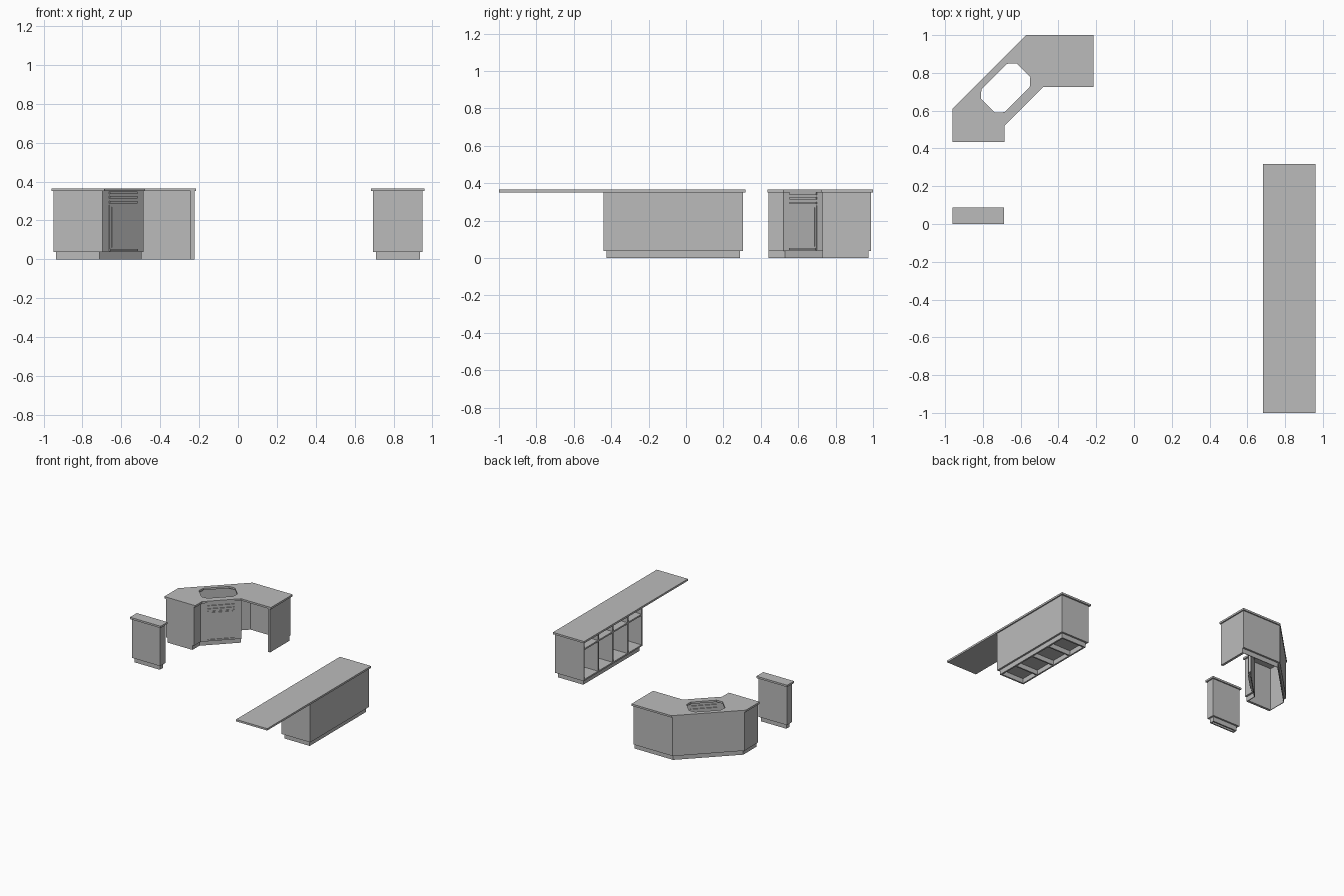
import bpy, bmesh, math
from mathutils import Vector, Matrix

cube = bpy.data.objects.get("Cube")
if cube:
    bpy.data.objects.remove(cube, do_unlink=True)

grey = bpy.data.materials.new("plain_grey")
grey.use_nodes = True
grey.diffuse_color = (0.5, 0.5, 0.5, 1)
grey.node_tree.nodes["Principled BSDF"].inputs["Base Color"].default_value = (0.5, 0.5, 0.5, 1)

TOP, UNDER, KICK = 0.365, 0.35, 0.038


def finish(name, bm):
    bmesh.ops.recalc_face_normals(bm, faces=bm.faces[:])
    mesh = bpy.data.meshes.new(name)
    bm.to_mesh(mesh)
    bm.free()
    mesh.materials.append(grey)
    obj = bpy.data.objects.new(name, mesh)
    bpy.context.collection.objects.link(obj)
    return obj


def box(name, x0, x1, y0, y1, z0, z1, matrix=Matrix()):
    bm = bmesh.new()
    bmesh.ops.create_cube(bm, size=1)
    for v in bm.verts:
        v.co = matrix @ Vector((x0 + (v.co.x + 0.5) * (x1 - x0),
                                y0 + (v.co.y + 0.5) * (y1 - y0),
                                z0 + (v.co.z + 0.5) * (z1 - z0)))
    return finish(name, bm)


def slab(name, loops, z0, z1):
    """Flat board from an outline and optional holes."""
    bm = bmesh.new()
    edges = []
    for loop in loops:
        vs = [bm.verts.new((x, y, z0)) for x, y in loop]
        edges += [bm.edges.new((a, b)) for a, b in zip(vs, vs[1:] + vs[:1])]
    bmesh.ops.triangle_fill(bm, edges=edges, use_beauty=True)
    ext = bmesh.ops.extrude_face_region(bm, geom=bm.faces[:])
    moved = [g for g in ext["geom"] if isinstance(g, bmesh.types.BMVert)]
    bmesh.ops.translate(bm, verts=moved, vec=(0, 0, z1 - z0))
    return finish(name, bm)


def offset(path, dist, closed):
    """Move each edge of a clockwise path inward by its own distance."""
    pts = [Vector(p) for p in path]
    n = len(pts)
    count = n if closed else n - 1
    dirs = [(pts[(i + 1) % n] - pts[i]).normalized() for i in range(count)]
    norms = [Vector((d.y, -d.x)) for d in dirs]
    out = []
    for i, p in enumerate(pts):
        if not closed and i in (0, n - 1):
            e = 0 if i == 0 else count - 1
            out.append(p + norms[e] * dist[e])
            continue
        a, b = i - 1, i
        # meeting point of the two shifted edges
        s = (dist[b] - dist[a] * norms[a].dot(norms[b])) / dirs[a].dot(norms[b])
        out.append(p + norms[a] * dist[a] + dirs[a] * s)
    return out


def wall(name, path, outer, inner, z0, z1, closed=False):
    """Upright wall following a path, between two inward offsets."""
    count = len(path) if closed else len(path) - 1
    spread = lambda d: d if isinstance(d, list) else [d] * count
    a = offset(path, spread(outer), closed)
    b = offset(path, spread(inner), closed)
    bm = bmesh.new()
    rows = [[bm.verts.new((p.x, p.y, z)) for p in pts]
            for pts, z in ((a, z0), (a, z1), (b, z1), (b, z0))]
    n = len(path)
    for i in range(count):
        j = (i + 1) % n
        for k in range(4):
            r, s = rows[k], rows[(k + 1) % 4]
            bm.faces.new((r[i], r[j], s[j], s[i]))
    if not closed:
        for i in (0, n - 1):
            bm.faces.new([r[i] for r in rows])
    return finish(name, bm)


def rect(x0, x1, y0, y1):
    return [(x0, y0), (x0, y1), (x1, y1), (x1, y0)]


# Long island counter: overhanging top, open shelves on the inner side
ix0, ix1, iy0, iy1 = 0.695, 0.95, -0.44, 0.305
box("island_top", 0.683, 0.96, -1.0, 0.318, UNDER, TOP)
wall("island_shell", [(ix0, iy1), (ix1, iy1), (ix1, iy0), (ix0, iy0)], 0, 0.012, KICK, UNDER)
box("island_floor", ix0, ix1 - 0.012, iy0 + 0.012, iy1 - 0.012, KICK, KICK + 0.012)
box("island_upper_shelf", ix0, ix1 - 0.012, iy0 + 0.012, iy1 - 0.012, 0.285, 0.297)
wall("island_plinth", rect(ix0, ix1, iy0, iy1), 0.015, 0.028, 0, KICK, True)
for i in range(1, 4):
    y = iy0 + (iy1 - iy0) * i / 4
    box(f"island_divider_{i}", ix0, ix1 - 0.012, y - 0.006, y + 0.006, KICK, UNDER)
    box(f"island_plinth_brace_{i}", ix0 + 0.028, ix1 - 0.028, y - 0.006, y + 0.006, 0, KICK)

# Small free-standing post unit
box("post_top", -0.96, -0.687, 0.0, 0.087, UNDER, TOP)
box("post_body", -0.95, -0.698, 0.01, 0.077, KICK, UNDER)
wall("post_plinth", rect(-0.95, -0.698, 0.01, 0.077), 0.014, 0.024, 0, KICK, True)

# Corner counter: angled worktop with a chamfered sink cutout
diag = Matrix.Rotation(math.radians(45), 4, 'Z')
sink = Matrix.Translation((-0.68, 0.72, 0)) @ diag
half = [(0.133, -0.052), (0.133, 0.052), (0.095, 0.086)]
half += [(-0.095, 0.086)]
hole = [(sink @ Vector((s * u, s * v, 0))).to_2d() for s in (1, -1) for u, v in half]
worktop = [(-0.96, 0.61), (-0.57, 1.0), (-0.215, 1.0), (-0.215, 0.725),
           (-0.48, 0.725), (-0.685, 0.52), (-0.685, 0.435), (-0.96, 0.435)]
slab("corner_worktop", [worktop, hole], UNDER, TOP)

# Corner cabinet: hollow shell with an open knee space, recessed plinth
shell = [(-0.485, 0.735), (-0.698, 0.522), (-0.698, 0.44), (-0.95, 0.44),
         (-0.95, 0.615), (-0.575, 0.99), (-0.225, 0.99), (-0.225, 0.73)]
recess = [0.015, 0.015, 0, 0.015, 0.015, 0.015, 0]
wall("corner_shell", shell, 0, 0.02, KICK, UNDER)
wall("corner_plinth", shell, recess, 0.02, 0, KICK)

# Appliance front on the angled face: door, vents and foot bar
face = Matrix.Translation((-0.5915, 0.6285, 0)) @ diag
box("appliance_frame", -0.1, 0.1, -0.003, 0.005, 0.045, 0.28, face)
box("appliance_door", -0.088, 0.088, -0.007, 0.005, 0.06, 0.27, face)
for i, z in enumerate((0.288, 0.313, 0.337)):
    box(f"appliance_vent_{i + 1}", -0.1, 0.1, -0.006, 0.026, z, z + 0.012, face)
box("appliance_foot_bar", -0.1, 0.1, -0.009, 0.005, 0.042, 0.054, face)
